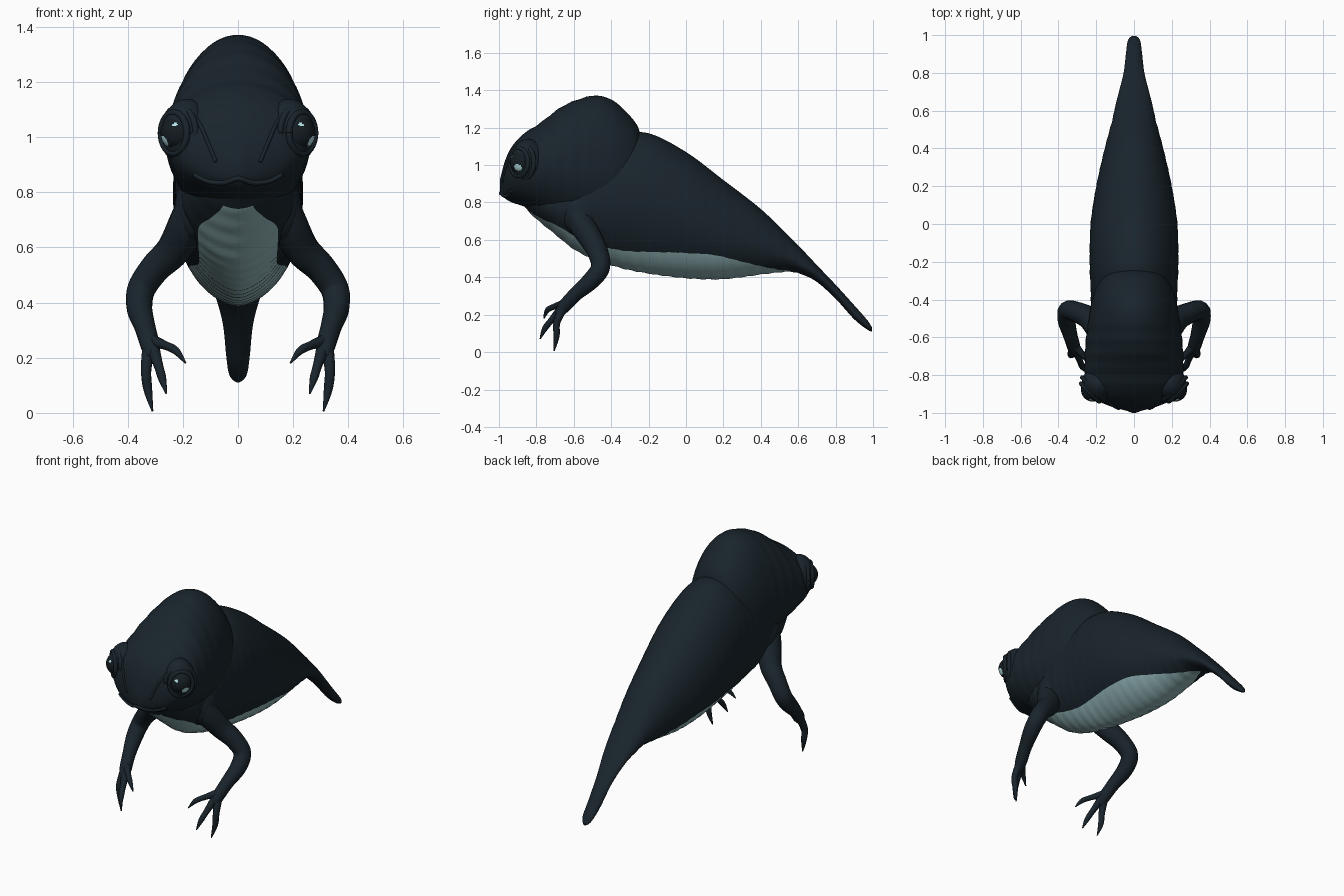
import bpy
import bmesh
from math import sin, cos, tau
from mathutils import Vector, Matrix
from mathutils.bvhtree import BVHTree

default_cube = bpy.data.objects.get("Cube")
if default_cube:
    bpy.data.objects.remove(default_cube, do_unlink=True)


def make_material(name, color):
    mat = bpy.data.materials.new(name)
    mat.use_nodes = True
    mat.diffuse_color = (*color, 1)
    mat.node_tree.nodes["Principled BSDF"].inputs["Base Color"].default_value = (*color, 1)
    return mat


SKIN = make_material("dark slate skin", (.0095, .0175, .0245))
BELLY = make_material("pale teal belly", (.3, .48, .5))
EYE = make_material("black eye", (.007, .012, .016))
GLINT = make_material("light cyan iris", (.5, .82, .86))


def smooth_rows(rows, steps):
    """Catmull-Rom interpolation of every column of a table."""
    result = []
    last = len(rows) - 1
    for i in range(last):
        a, b, c, d = (rows[min(max(k, 0), last)] for k in range(i - 1, i + 3))
        for j in range(steps):
            t = j / steps
            result.append([
                q + t * ((r - p) + t * ((2 * p - 5 * q + 4 * r - s) + t * (3 * (q - r) + s - p))) / 2
                for p, q, r, s in zip(a, b, c, d)])
    result.append(list(rows[-1]))
    return result


def finish(name, bm, materials):
    """Turn a bmesh into a smooth shaded object."""
    bmesh.ops.recalc_face_normals(bm, faces=bm.faces[:])
    for face in bm.faces:
        face.smooth = True
    mesh = bpy.data.meshes.new(name)
    bm.to_mesh(mesh)
    bm.free()
    for mat in materials:
        mesh.materials.append(mat)
    obj = bpy.data.objects.new(name, mesh)
    bpy.context.collection.objects.link(obj)
    return obj


def loft(name, rings, materials, rule=None):
    """Skin a list of closed rings; rule(ring, column) gives the material index."""
    bm = bmesh.new()
    loops = [[bm.verts.new(p) for p in ring] for ring in rings]
    count = len(loops[0])
    for r in range(len(loops) - 1):
        for c in range(count):
            n = (c + 1) % count
            face = bm.faces.new((loops[r][c], loops[r][n], loops[r + 1][n], loops[r + 1][c]))
            if rule:
                face.material_index = rule(r, c)
    bm.faces.new(loops[0])
    bm.faces.new(loops[-1])
    return finish(name, bm, materials)


def tube(name, points, steps=6, sides=14):
    """Tapered skin tube through (x, y, z, radius) points."""
    rows = smooth_rows(points, steps)
    centres = [Vector(row[:3]) for row in rows]
    side = Vector((.31, .24, .92))
    rings = []
    for i, centre in enumerate(centres):
        ahead = centres[min(i + 1, len(centres) - 1)]
        tangent = (ahead - centres[max(i - 1, 0)]).normalized()
        side = (side - tangent * side.dot(tangent)).normalized()
        other = tangent.cross(side)
        radius = max(rows[i][3], .002)
        rings.append([centre + radius * (side * cos(tau * k / sides) + other * sin(tau * k / sides))
                      for k in range(sides)])
    return loft(name, rings, [SKIN])


def ellipsoid(name, centre, radii, materials=(SKIN,), rule=None):
    bm = bmesh.new()
    bmesh.ops.create_uvsphere(bm, u_segments=64, v_segments=40, radius=1)
    if rule:
        for face in bm.faces:
            face.material_index = rule(face.calc_center_median().normalized())
    bm.transform(Matrix.Translation(centre) @ Matrix.Diagonal((*radii, 1)))
    return finish(name, bm, materials)


def section_point(angle, y, top, mid, bottom, width, keel=1):
    """Point on an egg shaped section; angle zero is straight down."""
    c, s = cos(angle), sin(angle)
    if c > 0:
        x = width * abs(s) ** keel * (1 if s > 0 else -1)
        return Vector((x, y, mid - c * (mid - bottom)))
    return Vector((width * s, y, mid - c * (top - mid)))


# Body and tail: y, top, middle, bottom, half width, belly angle
body_table = [
    (-.9, .92, .87, .82, .05, .5), (-.82, .92, .82, .73, .13, .55),
    (-.7, .98, .78, .63, .19, .86), (-.6, 1.05, .78, .55, .21, .82),
    (-.5, 1.1, .8, .5, .225, .75), (-.35, 1.16, .82, .45, .23, .73),
    (-.2, 1.17, .81, .42, .235, .79), (0, 1.07, .73, .395, .23, .93),
    (.2, .92, .64, .39, .2, 1.02), (.4, .765, .57, .415, .155, .78),
    (.55, .62, .51, .43, .115, .35), (.62, .55, .47, .415, .1, .03),
    (.7, .465, .42, .375, .08, .03), (.8, .36, .325, .285, .055, .03),
    (.9, .25, .21, .175, .043, .03), (.97, .17, .145, .12, .033, .03),
    (.995, .13, .12, .11, .013, .03)]
BELLY_COLUMNS, BACK_COLUMNS = 16, 48
body_rows = smooth_rows(body_table, 9)
body_rings = []
for y, top, mid, bottom, width, edge in body_rows:
    edge = max(edge, .02)
    fold = .002 * sin(y * 90) * (y < .6)
    angles = [edge * (2 * i / BELLY_COLUMNS - 1) for i in range(BELLY_COLUMNS)]
    angles += [edge + (tau - 2 * edge) * j / BACK_COLUMNS for j in range(BACK_COLUMNS)]
    body_rings.append([section_point(a, y, top, mid, bottom - fold, width + fold / 2, 1.2)
                       for a in angles])
loft("body_and_tail", body_rings, [SKIN, BELLY],
     lambda r, c: int(c < BELLY_COLUMNS and -.835 < body_rows[r][0] < .6))

# Head: y, top, middle, bottom, half width
head_table = [
    (-.995, .92, .89, .86, .015), (-.985, .96, .9, .84, .055),
    (-.965, 1.03, .92, .82, .125), (-.93, 1.1, .95, .8, .2),
    (-.87, 1.165, .98, .78, .25), (-.78, 1.225, .99, .74, .262),
    (-.65, 1.32, .98, .7, .258), (-.5, 1.37, .98, .66, .24),
    (-.4, 1.35, .98, .66, .222), (-.32, 1.285, .98, .7, .192),
    (-.26, 1.21, .98, .75, .15), (-.235, 1.13, .97, .85, .08)]
head_rings = []
for y, top, mid, bottom, width in smooth_rows(head_table, 8):
    wrinkle = .002 * sin(y * 80) * (-.86 < y < -.5)
    head_rings.append([section_point(tau * k / 64, y, top + wrinkle, mid, bottom, width + wrinkle)
                       for k in range(64)])
head = loft("head", head_rings, [SKIN])
head_surface = BVHTree.FromPolygons([v.co for v in head.data.vertices],
                                    [tuple(p.vertices) for p in head.data.polygons])


def face_ridge(name, points, radius):
    """Fold of skin laid on the face at (x, z) points."""
    path = []
    for x, z in points:
        hit = head_surface.ray_cast(Vector((x, -2, z)), Vector((0, 1, 0)))[0]
        if hit:
            path.append((*hit, radius))
    if len(path) > 1:
        tube(name, path, sides=10)


# Lips
mouth = [(.16, .865), (.11, .84), (.05, .835), (0, .85)]
face_ridge("upper_lip", mouth + [(-x, z) for x, z in reversed(mouth[:-1])], .01)

# Paired parts: path points are x, y, z, radius
limb_paths = {
    "arm": [(.15, -.59, .76, .07), (.185, -.555, .68, .07), (.235, -.5, .59, .062),
            (.3, -.468, .525, .055), (.35, -.458, .45, .051), (.357, -.51, .38, .047),
            (.337, -.59, .31, .038), (.318, -.655, .24, .034), (.316, -.68, .2, .02)],
    "outer_finger": [(.32, -.65, .25, .026), (.333, -.69, .16, .019),
                     (.327, -.692, .085, .016), (.31, -.705, .006, .003)],
    "middle_finger": [(.31, -.66, .24, .025), (.288, -.72, .17, .017),
                      (.275, -.755, .125, .015), (.26, -.78, .07, .003)],
    "inner_finger": [(.31, -.65, .26, .024), (.265, -.7, .245, .016),
                     (.225, -.74, .225, .014), (.19, -.76, .18, .003)],
}

for sign, prefix in ((1, "left_"), (-1, "right_")):
    # Arms and clawed fingers
    for part, path in limb_paths.items():
        tube(prefix + part, [(sign * x, y, z, r) for x, y, z, r in path])
    ellipsoid(prefix + "shoulder", (sign * .16, -.56, .74), (.07, .1, .12))

    # Brow fold running down to the snout
    face_ridge(prefix + "brow", [(sign * x, z) for x, z in
                                 ((.18, 1.12), (.135, 1.04), (.105, .97), (.08, .91))], .007)

    # Eye mound, eyeball and lids
    outward = Vector((sign, -1, 0)).normalized()
    mound = Vector((sign * .185, -.845, 1.015))
    ellipsoid(prefix + "eye_mound", mound, (.092, .092, .124))
    iris = Vector((sign * .8, -.35, -.47)).normalized()
    spark = Vector((sign * .18, -.85, .48)).normalized()
    ellipsoid(prefix + "eyeball", mound + outward * .045, (.064, .064, .064), (EYE, GLINT),
              lambda n: int(n.dot(iris) > .945 or n.dot(spark) > .99))
    across = outward.cross(Vector((0, 0, 1)))
    for lid, size, depth, thick in (("inner_lid", .067, .067, .012), ("outer_lid", .085, .04, .012)):
        ring = [mound + outward * depth
                + size * (across * cos(tau * k / 20) + Vector((0, 0, 1.1)) * sin(tau * k / 20))
                for k in range(21)]
        tube(prefix + lid, [(*p, thick) for p in ring], steps=3, sides=10)
